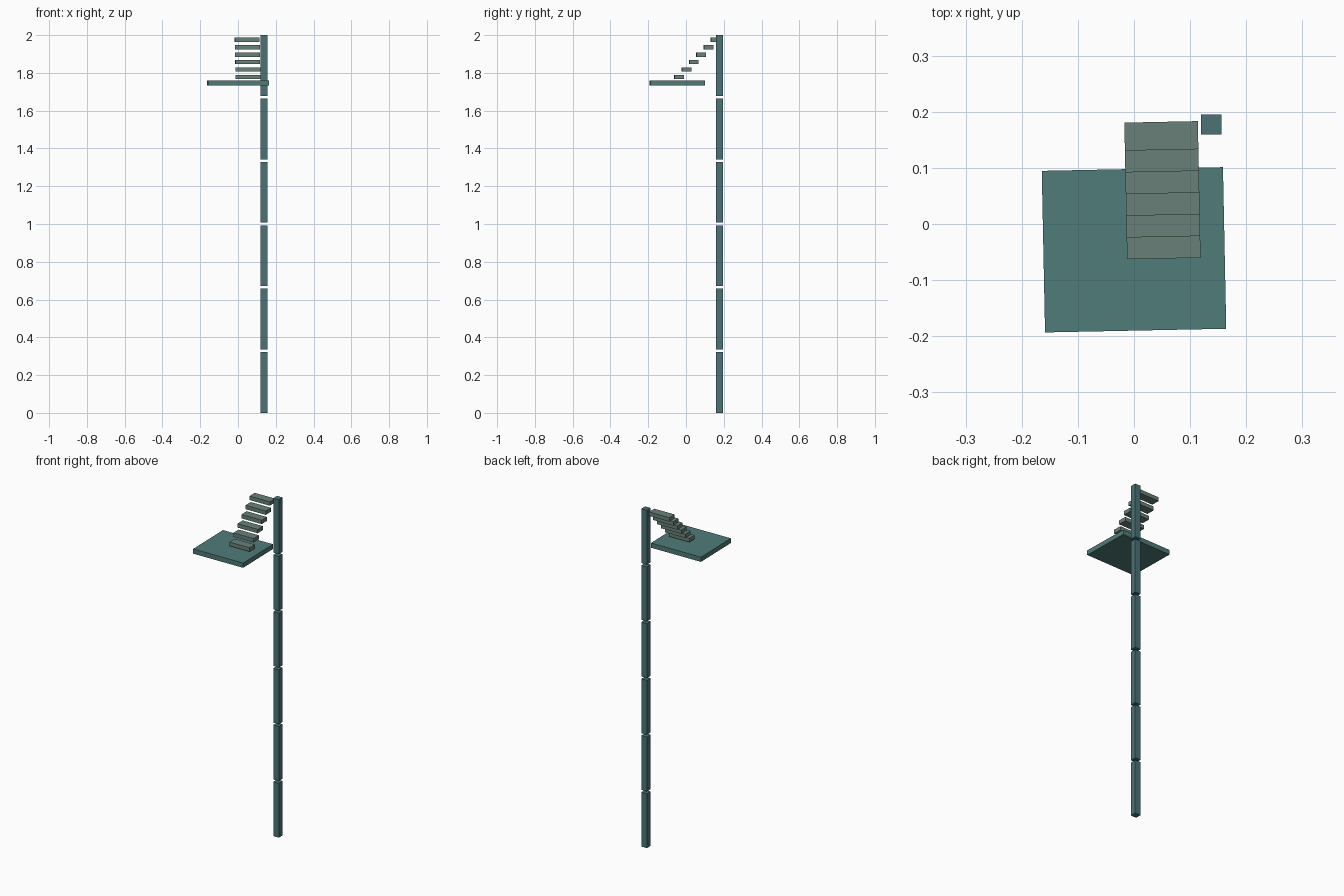
import bpy, math
from mathutils import Matrix

if "Cube" in bpy.data.objects:
    bpy.data.objects.remove(bpy.data.objects["Cube"])


def material(name, rgb):
    m = bpy.data.materials.new(name)
    m.diffuse_color = (*rgb, 1)
    m.use_nodes = True
    m.node_tree.nodes["Principled BSDF"].inputs["Base Color"].default_value = m.diffuse_color
    return m


def box(name, centre, size, mat, turn=0.0):
    bpy.ops.mesh.primitive_cube_add(size=1, location=centre, rotation=(0, 0, turn))
    ob = bpy.context.object
    ob.name = name
    ob.scale = size
    ob.data.materials.append(mat)
    return ob


post_mat = material("post_teal", (0.07, 0.17, 0.18))
deck_mat = material("deck_teal", (0.08, 0.20, 0.19))
step_mat = material("step_grey_green", (0.14, 0.22, 0.19))

TURN = 0.0203  # slight twist of deck and stairs

# Post: stacked segments with thin gaps
SEG_H, PITCH = 0.322, 0.3356
for i in range(6):
    box(f"post_segment_{i + 1}", (0.1375, 0.1775, i * PITCH + SEG_H / 2),
        (0.036, 0.036, SEG_H), post_mat)

# Landing deck
box("landing_deck", (0, -0.046, 1.746), (0.323, 0.288, 0.028), deck_mat, TURN)

# Floating stair treads climbing toward the back
rot = Matrix.Rotation(TURN, 3, 'Z')
for i in range(6):
    y = -0.0365 + i * 0.0387
    x = 0.0527 - (y + 0.0365) * math.tan(TURN)
    box(f"stair_tread_{i + 1}", (x, y, 1.7785 + i * 0.0394),
        (0.131, 0.05, 0.023), step_mat, TURN)
